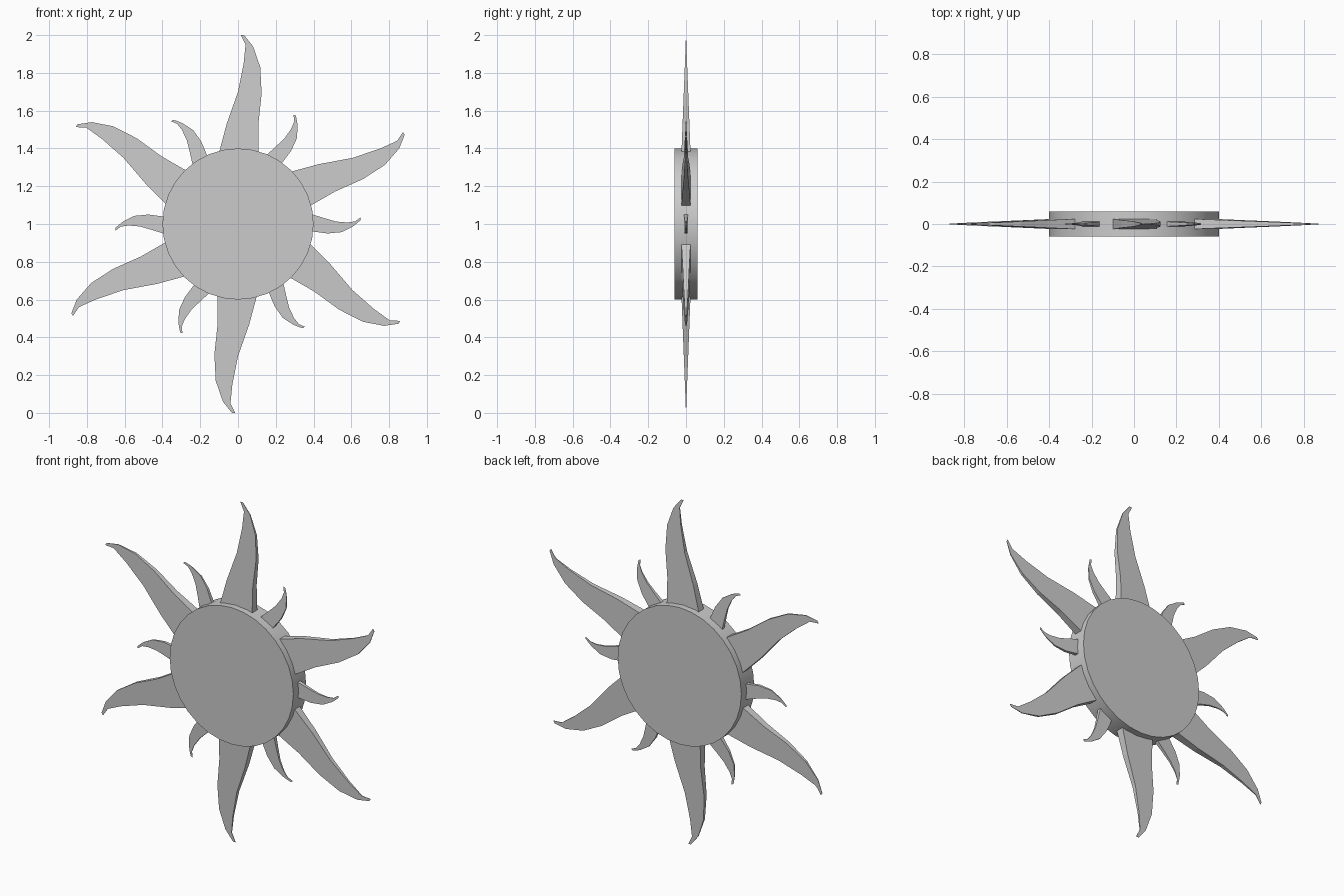
import bpy, bmesh
from math import radians, cos, sin, pi

if "Cube" in bpy.data.objects:
    bpy.data.objects.remove(bpy.data.objects["Cube"])

CENTRE_Z = 1.0


def make_ray(name, left, right, half, angle):
    """Wavy flame: paired edge points (pointing up), thickness tapering to the tip."""
    c, s = cos(angle), sin(angle)
    base, tip = left[0][1], left[-1][1]
    bm = bmesh.new()
    rings = []
    for l, r in zip(left, right):
        ring = []
        for (x, z), side in ((l, -1), (r, -1), (r, 1), (l, 1)):
            t = max(0.02, 1 - (z - base) / (tip - base))
            ring.append(bm.verts.new((x * c + z * s, side * half * t,
                                      CENTRE_Z - x * s + z * c)))
        rings.append(ring)
    for a, b in zip(rings, rings[1:]):
        for i in range(4):
            j = (i + 1) % 4
            bm.faces.new((a[i], a[j], b[j], b[i]))
    bm.faces.new(rings[0][::-1])
    bm.faces.new(rings[-1])
    bmesh.ops.recalc_face_normals(bm, faces=bm.faces)
    me = bpy.data.meshes.new(name)
    bm.to_mesh(me)
    bm.free()
    bpy.context.collection.objects.link(bpy.data.objects.new(name, me))


# Central disc
bpy.ops.mesh.primitive_cylinder_add(vertices=32, radius=0.4, depth=0.12,
                                    location=(0, 0, CENTRE_Z),
                                    rotation=(pi / 2, 0, 0))
bpy.context.object.name = "sun_disc"
bpy.ops.object.shade_smooth_by_angle(angle=radians(30))

# Edge profiles of the two flame sizes, relative to the disc centre
big_left = [(-0.10, 0.38), (-0.06, 0.53), (0.0, 0.70), (0.03, 0.85), (0.04, 0.95), (0.015, 1.0)]
big_right = [(0.108, 0.38), (0.108, 0.53), (0.125, 0.69), (0.118, 0.83), (0.08, 0.94), (0.032, 1.0)]
small_left = [(-0.055, 0.38), (-0.03, 0.46), (-0.013, 0.52), (-0.008, 0.58), (-0.014, 0.62), (-0.035, 0.648)]
small_right = [(0.038, 0.38), (0.05, 0.475), (0.043, 0.55), (0.012, 0.61), (-0.008, 0.635), (-0.022, 0.65)]

# Six large and six small flames alternating around the disc
for k in range(6):
    make_ray(f"large_ray_{k + 1}", big_left, big_right, 0.024, radians(60 * k))
    make_ray(f"small_ray_{k + 1}", small_left, small_right, 0.012, radians(60 * k + 30))
